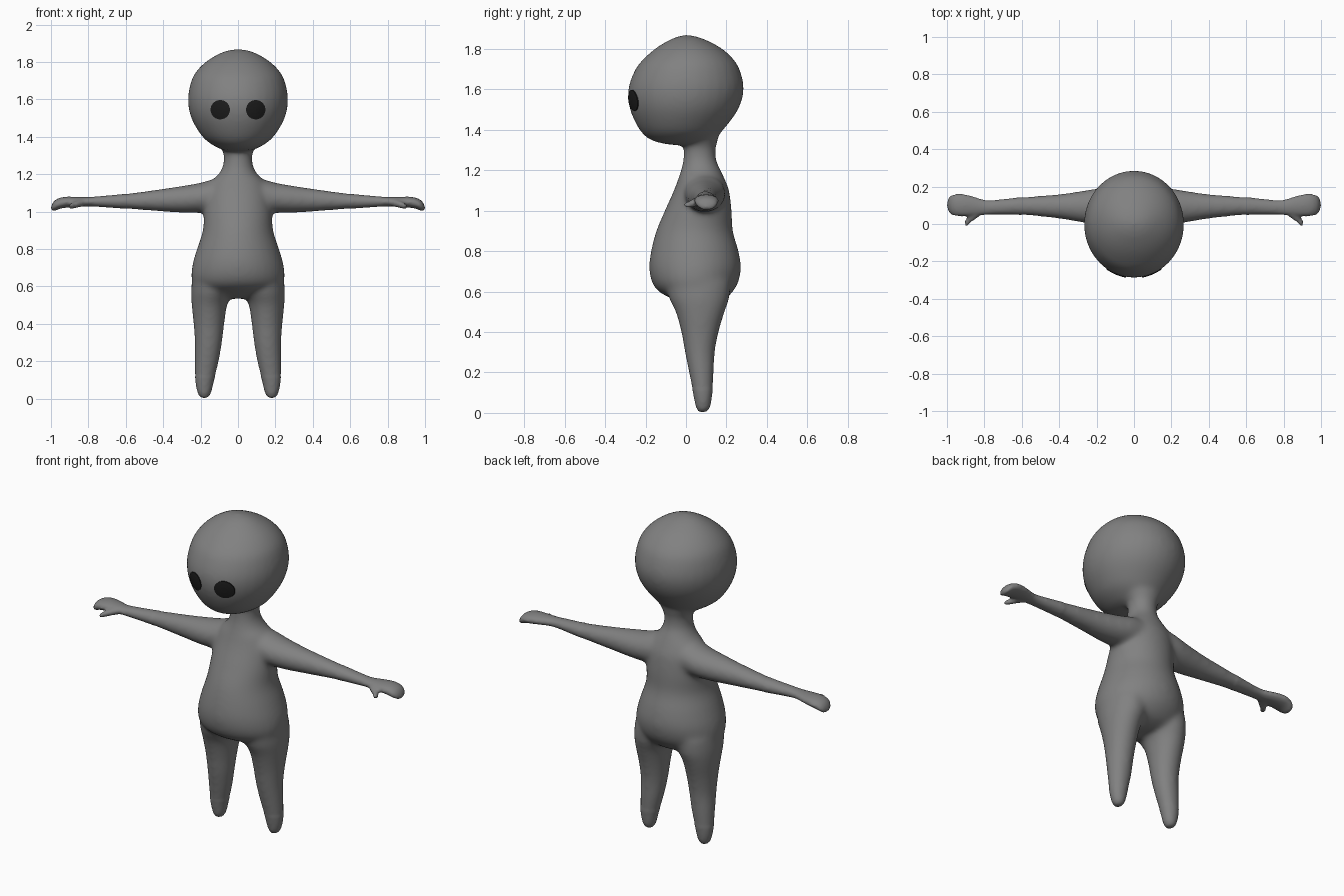
import bpy, bmesh, math
from mathutils import Vector
from mathutils.bvhtree import BVHTree

if "Cube" in bpy.data.objects:
    bpy.data.objects.remove(bpy.data.objects["Cube"])

SEGMENTS = 32


def material(name, value):
    m = bpy.data.materials.new(name)
    m.diffuse_color = (value, value, value, 1)
    m.use_nodes = True
    m.node_tree.nodes["Principled BSDF"].inputs["Base Color"].default_value = m.diffuse_color
    return m


grey = material("body grey", 0.22)
black = material("eye black", 0.012)


def catmull(p, steps=5):
    """Smoothly refine a list of section tuples."""
    out = []
    for i in range(len(p) - 1):
        a, b, c, d = p[max(i - 1, 0)], p[i], p[i + 1], p[min(i + 2, len(p) - 1)]
        for s in range(steps):
            t = s / steps
            out.append([0.5 * (2 * q + (r - o) * t + (2 * o - 5 * q + 4 * r - w) * t * t
                               + (3 * q - o - 3 * r + w) * t ** 3)
                        for o, q, r, w in zip(a, b, c, d)])
    return out + [list(p[-1])]


def loft(bm, sections, axis, side=1):
    """Elliptical loft. Section = (position, u_min, u_max, v_min, v_max).
    axis 'z': u = x, v = y;  axis 'x': u = y, v = z."""
    rings = []
    for pos, u0, u1, v0, v1 in catmull(sections):
        ring = []
        for k in range(SEGMENTS):
            a = 2 * math.pi * k / SEGMENTS
            u = (u0 + u1) / 2 + max(u1 - u0, 0.004) / 2 * math.cos(a)
            v = (v0 + v1) / 2 + max(v1 - v0, 0.004) / 2 * math.sin(a)
            co = (u, v, pos) if axis == 'z' else (pos, u, v)
            ring.append(bm.verts.new((co[0] * side, co[1], co[2])))
        rings.append(ring)
    faces = [bm.faces.new(rings[0]), bm.faces.new(rings[-1])]
    for r, s in zip(rings, rings[1:]):
        for k in range(SEGMENTS):
            n = (k + 1) % SEGMENTS
            faces.append(bm.faces.new((r[k], r[n], s[n], s[k])))
    bmesh.ops.recalc_face_normals(bm, faces=faces)


def symmetric(rows):
    """(z, half_width, y_min, y_max) -> section tuples."""
    return [(z, -w, w, a, b) for z, w, a, b in rows]


bm = bmesh.new()

# Head
loft(bm, symmetric([
    (1.322, 0.0, 0.0, 0.03), (1.328, 0.07, -0.09, 0.09), (1.35, 0.125, -0.175, 0.135),
    (1.40, 0.19, -0.23, 0.185), (1.50, 0.25, -0.277, 0.258), (1.60, 0.268, -0.286, 0.286),
    (1.70, 0.25, -0.25, 0.265), (1.76, 0.215, -0.20, 0.225), (1.81, 0.16, -0.14, 0.165),
    (1.85, 0.09, -0.07, 0.085), (1.866, 0.035, -0.02, 0.03), (1.87, 0.0, 0.0, 0.0)]), 'z')

# Neck and torso
loft(bm, symmetric([
    (0.535, 0.10, 0.0, 0.13), (0.56, 0.19, -0.06, 0.19), (0.60, 0.235, -0.135, 0.232),
    (0.65, 0.25, -0.17, 0.26), (0.72, 0.243, -0.182, 0.272), (0.80, 0.22, -0.173, 0.26),
    (0.90, 0.188, -0.147, 0.232), (1.00, 0.182, -0.105, 0.226), (1.10, 0.17, -0.06, 0.213),
    (1.16, 0.145, -0.038, 0.19), (1.20, 0.105, -0.025, 0.172), (1.25, 0.08, -0.014, 0.15),
    (1.31, 0.078, -0.01, 0.148), (1.36, 0.10, -0.01, 0.16), (1.42, 0.10, 0.0, 0.16)]), 'z')

for side in (1, -1):
    # Leg
    loft(bm, [
        (0.002, 0.175, 0.185, 0.072, 0.088), (0.01, 0.158, 0.202, 0.058, 0.108),
        (0.035, 0.143, 0.217, 0.047, 0.121), (0.10, 0.127, 0.229, 0.034, 0.131),
        (0.20, 0.102, 0.231, 0.014, 0.138), (0.30, 0.085, 0.231, -0.006, 0.143),
        (0.40, 0.073, 0.238, -0.024, 0.162), (0.50, 0.058, 0.248, -0.052, 0.192),
        (0.57, 0.03, 0.251, -0.085, 0.215), (0.65, 0.02, 0.245, -0.10, 0.22)], 'z', side)
    # Arm and hand
    loft(bm, [
        (0.04, -0.01, 0.19, 1.0, 1.19), (0.14, -0.01, 0.195, 0.995, 1.172),
        (0.20, -0.003, 0.19, 0.993, 1.155), (0.28, 0.008, 0.177, 0.993, 1.141),
        (0.40, 0.028, 0.16, 1.0, 1.123), (0.60, 0.048, 0.144, 1.015, 1.096),
        (0.74, 0.05, 0.129, 1.025, 1.083), (0.80, 0.048, 0.13, 1.028, 1.078),
        (0.86, 0.044, 0.148, 1.026, 1.079), (0.91, 0.04, 0.16, 1.022, 1.08),
        (0.95, 0.042, 0.161, 1.016, 1.075), (0.98, 0.052, 0.152, 1.004, 1.06),
        (0.995, 0.075, 0.132, 1.002, 1.038), (1.0, 0.098, 0.108, 1.012, 1.022)], 'x', side)
    # Thumb
    loft(bm, [
        (0.80, 0.07, 0.10, 1.035, 1.065), (0.84, 0.03, 0.09, 1.025, 1.065),
        (0.87, 0.01, 0.062, 1.018, 1.055), (0.893, -0.012, 0.035, 1.013, 1.045),
        (0.906, -0.005, 0.015, 1.018, 1.035)], 'x', side)

raw = bpy.data.meshes.new("body_raw")
bm.to_mesh(raw)
bm.free()
body = bpy.data.objects.new("body", raw)
bpy.context.collection.objects.link(body)

# Fuse the parts into one skin
remesh = body.modifiers.new("fuse", 'REMESH')
remesh.mode = 'VOXEL'
remesh.voxel_size = 0.01
dg = bpy.context.evaluated_depsgraph_get()
skin = bpy.data.meshes.new_from_object(body.evaluated_get(dg))
body.modifiers.clear()
body.data = skin
bpy.data.meshes.remove(raw)

# Soften the joins, keeping hands and feet crisp
bm = bmesh.new()
bm.from_mesh(skin)
for i in range(14):
    soft = [v for v in bm.verts if i < 2 or (abs(v.co.x) < 0.6 and v.co.z > 0.12)]
    bmesh.ops.smooth_vert(bm, verts=soft, factor=0.5,
                          use_axis_x=True, use_axis_y=True, use_axis_z=True)
for f in bm.faces:
    f.smooth = True
tree = BVHTree.FromBMesh(bm)
bm.to_mesh(skin)
bm.free()
skin.materials.clear()
skin.materials.append(grey)

# Eyes: thin round plates laid on the face
for side, label in ((-1, "right_eye"), (1, "left_eye")):
    eb = bmesh.new()

    def on_face(r, a):
        x, z = side * 0.095 + r * math.cos(a), 1.545 + r * math.sin(a)
        hit = tree.ray_cast(Vector((x, -2, z)), Vector((0, 1, 0)))[0]
        return eb.verts.new((x, hit.y - 0.005, z))

    centre = on_face(0, 0)
    rings = [[on_face(r, 2 * math.pi * k / 24) for k in range(24)]
             for r in (0.018, 0.036, 0.052)]
    for k in range(24):
        n = (k + 1) % 24
        eb.faces.new((centre, rings[0][k], rings[0][n]))
        for r, s in zip(rings, rings[1:]):
            eb.faces.new((r[k], s[k], s[n], r[n]))
    # Rim sinking into the head
    rim = [eb.verts.new(v.co + Vector((0, 0.008, 0))) for v in rings[-1]]
    for k in range(24):
        n = (k + 1) % 24
        eb.faces.new((rings[-1][k], rim[k], rim[n], rings[-1][n]))
    bmesh.ops.recalc_face_normals(eb, faces=eb.faces)
    if centre.normal.y > 0:
        bmesh.ops.reverse_faces(eb, faces=eb.faces)
    mesh = bpy.data.meshes.new(label)
    eb.to_mesh(mesh)
    eb.free()
    mesh.materials.append(black)
    bpy.context.collection.objects.link(bpy.data.objects.new(label, mesh))
